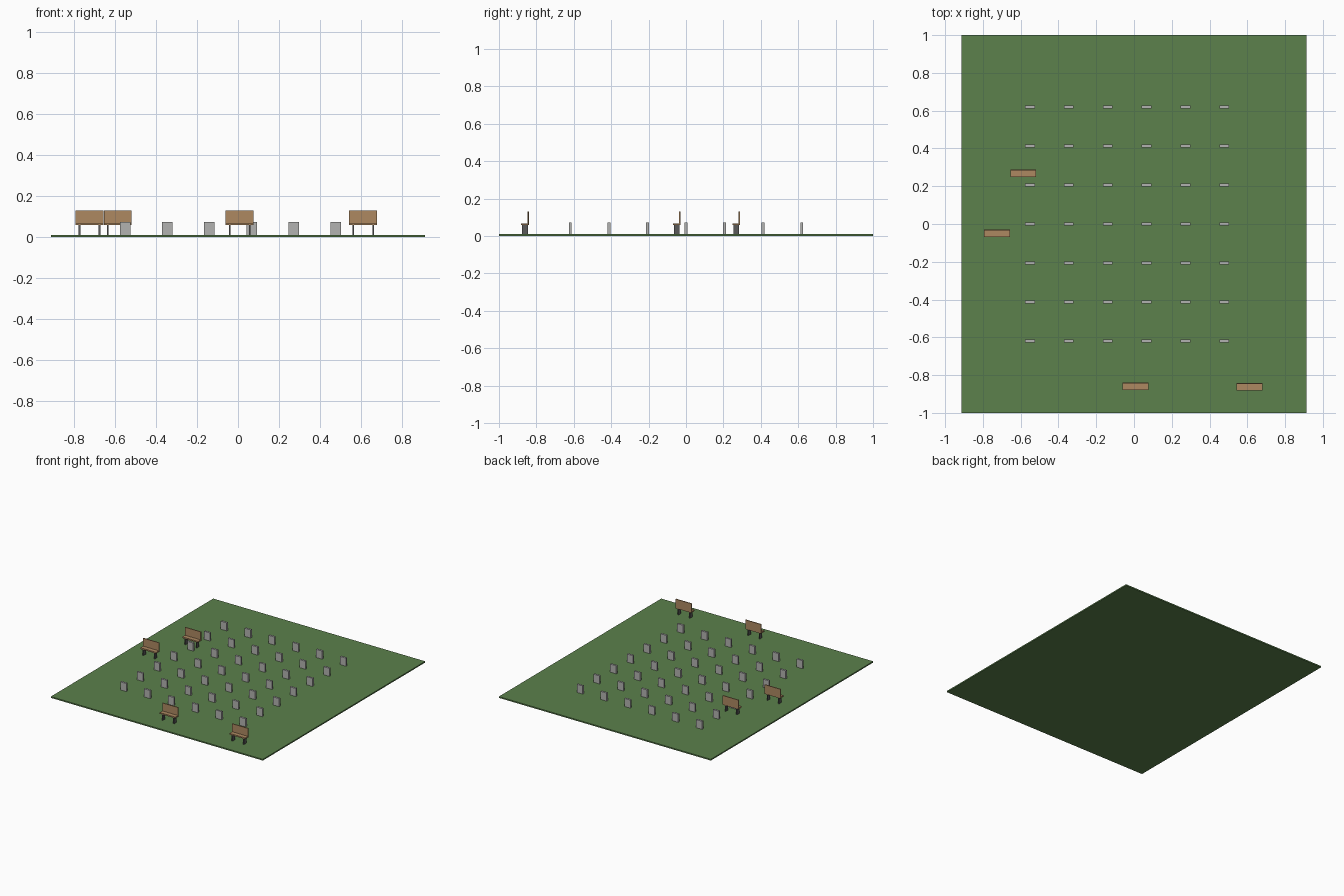
import bpy

if "Cube" in bpy.data.objects:
    bpy.data.objects.remove(bpy.data.objects["Cube"])


def material(name, color):
    m = bpy.data.materials.new(name)
    m.diffuse_color = (*color, 1)
    m.use_nodes = True
    m.node_tree.nodes["Principled BSDF"].inputs["Base Color"].default_value = m.diffuse_color
    return m


GRASS = material("grass", (0.106, 0.220, 0.072))
WOOD = material("wood", (0.42, 0.25, 0.12))
IRON = material("iron", (0.1, 0.1, 0.1))
STONE = material("stone", (0.45, 0.45, 0.44))


def box(name, x, y, z, mat):
    """Box from (min, max) ranges on each axis."""
    bpy.ops.mesh.primitive_cube_add(
        size=1, location=[(a + b) / 2 for a, b in (x, y, z)])
    ob = bpy.context.object
    ob.name = name
    ob.scale = [b - a for a, b in (x, y, z)]
    bpy.ops.object.transform_apply(location=False, rotation=False, scale=True)
    ob.data.materials.append(mat)
    return ob


TOP = 0.01  # lawn surface


def bench(cx, cy):
    hw = 0.068
    box("bench_seat", (cx - hw, cx + hw), (cy - 0.02, cy + 0.02), (0.058, 0.068), WOOD)
    box("bench_back", (cx - hw, cx + hw), (cy + 0.013, cy + 0.02), (0.068, 0.13), WOOD)
    for s in (-1, 1):
        lx = cx + s * 0.049
        box("bench_leg", (lx - 0.004, lx + 0.004), (cy - 0.015, cy + 0.015), (TOP, 0.058), IRON)


# lawn
box("lawn", (-0.914, 0.914), (-1, 1), (0, TOP), GRASS)

# grid of headstones
for col in range(6):
    for row in range(7):
        x = -0.551 + col * 0.2058
        y = (row - 3) * 0.2062
        box("headstone", (x - 0.0257, x + 0.0257), (y - 0.0077, y + 0.0077), (TOP, 0.073), STONE)

# benches
for pos in ((-0.587, 0.269), (-0.725, -0.05), (0.008, -0.859), (0.611, -0.861)):
    bench(*pos)
